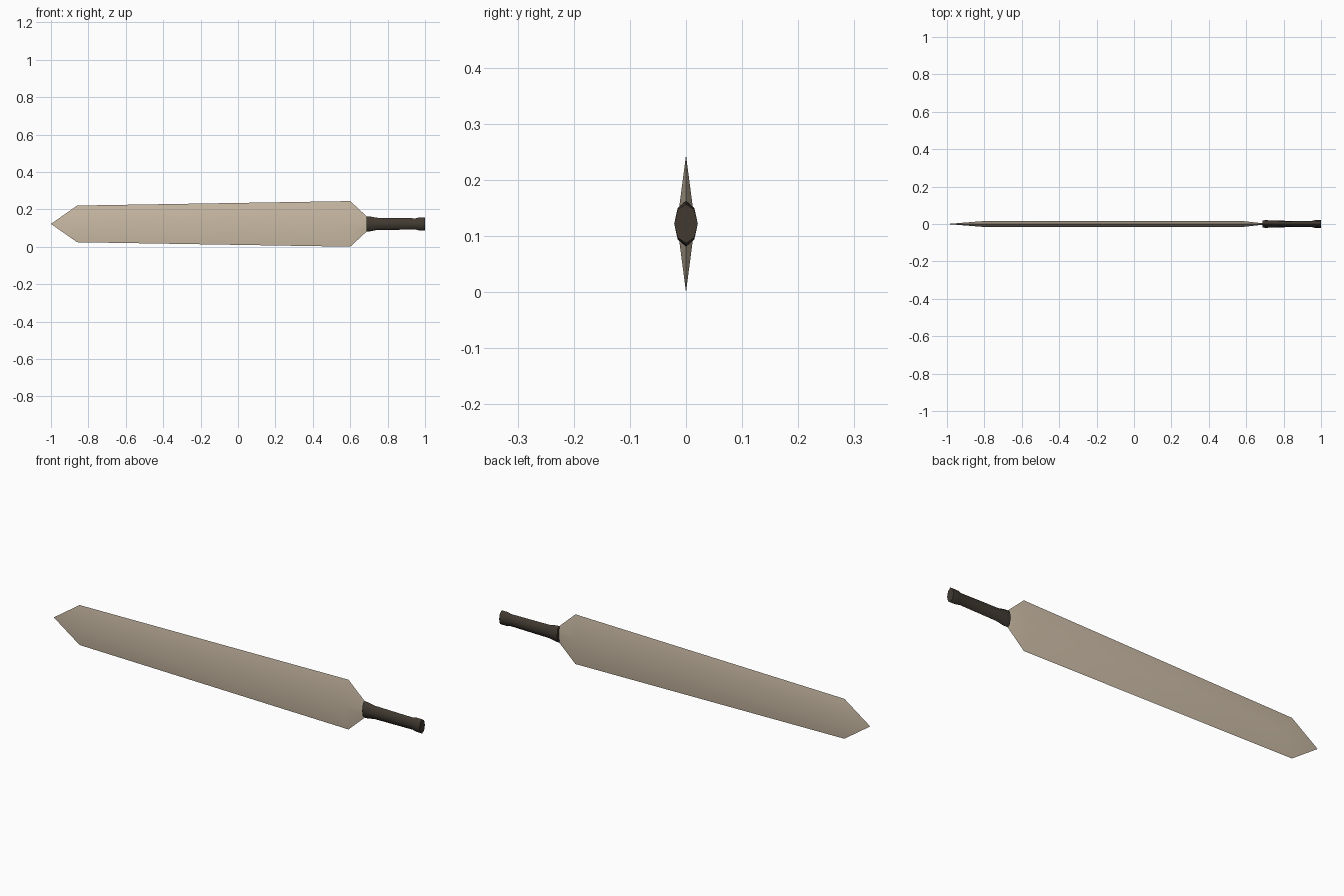
import bpy
import math

cube = bpy.data.objects.get("Cube")
if cube:
    bpy.data.objects.remove(cube, do_unlink=True)

MID_Z = 0.122  # height of the sword's long axis


def material(name, rgb):
    mat = bpy.data.materials.new(name)
    mat.use_nodes = True
    mat.diffuse_color = (*rgb, 1)
    bsdf = next(n for n in mat.node_tree.nodes if n.type == 'BSDF_PRINCIPLED')
    bsdf.inputs["Base Color"].default_value = (*rgb, 1)
    bsdf.inputs["Roughness"].default_value = 0.8
    return mat


def loft(name, rings, mat, angle):
    """Skin equal-sized rings of points with quads and cap both ends."""
    n = len(rings[0])
    verts = [p for ring in rings for p in ring]
    faces = [tuple(range(n)), tuple(reversed(range(len(verts) - n, len(verts))))]
    for r in range(len(rings) - 1):
        for i in range(n):
            a, b = r * n + i, r * n + (i + 1) % n
            faces.append((a, a + n, b + n, b))
    mesh = bpy.data.meshes.new(name)
    mesh.from_pydata(verts, [], faces)
    mesh.materials.append(mat)
    obj = bpy.data.objects.new(name, mesh)
    bpy.context.collection.objects.link(obj)
    bpy.ops.object.select_all(action='DESELECT')
    obj.select_set(True)
    bpy.context.view_layer.objects.active = obj
    # make normals consistent and point outwards
    bpy.ops.object.mode_set(mode='EDIT')
    bpy.ops.mesh.select_all(action='SELECT')
    bpy.ops.mesh.remove_doubles(threshold=0.0001)
    bpy.ops.mesh.normals_make_consistent(inside=False)
    bpy.ops.object.mode_set(mode='OBJECT')
    bpy.ops.object.shade_smooth_by_angle(angle=math.radians(angle))
    return obj


blade_mat = material("pale bone", (0.60, 0.50, 0.38))
grip_mat = material("dark leather", (0.052, 0.042, 0.031))


# Blade: diamond sections (edge x, ridge x, half height, half thickness)
def diamond(edge_x, ridge_x, height, thick):
    return [(edge_x, 0, MID_Z + height), (ridge_x, -thick, MID_Z),
            (edge_x, 0, MID_Z - height), (ridge_x, thick, MID_Z)]


blade_sections = [(-1, -1, 0, 0), (-0.86, -0.80, 0.098, 0.016),
                  (0.60, 0.58, 0.122, 0.016), (0.695, 0.695, 0.034, 0.003)]
loft("blade", [diamond(*s) for s in blade_sections], blade_mat, 30)


# Grip: flattened octagons flaring at both ends (x, half depth, half height)
def octagon(x, ry, rz):
    turns = [math.tau * i / 8 for i in range(8)]
    return [(x, ry * math.cos(t), MID_Z + rz * math.sin(t)) for t in turns]


grip_sections = [(0.687, 0.019, 0.041), (0.705, 0.021, 0.040),
                 (0.74, 0.018, 0.033), (0.95, 0.016, 0.030),
                 (0.97, 0.021, 0.035), (1.0, 0.021, 0.035)]
loft("grip", [octagon(*s) for s in grip_sections], grip_mat, 50)
